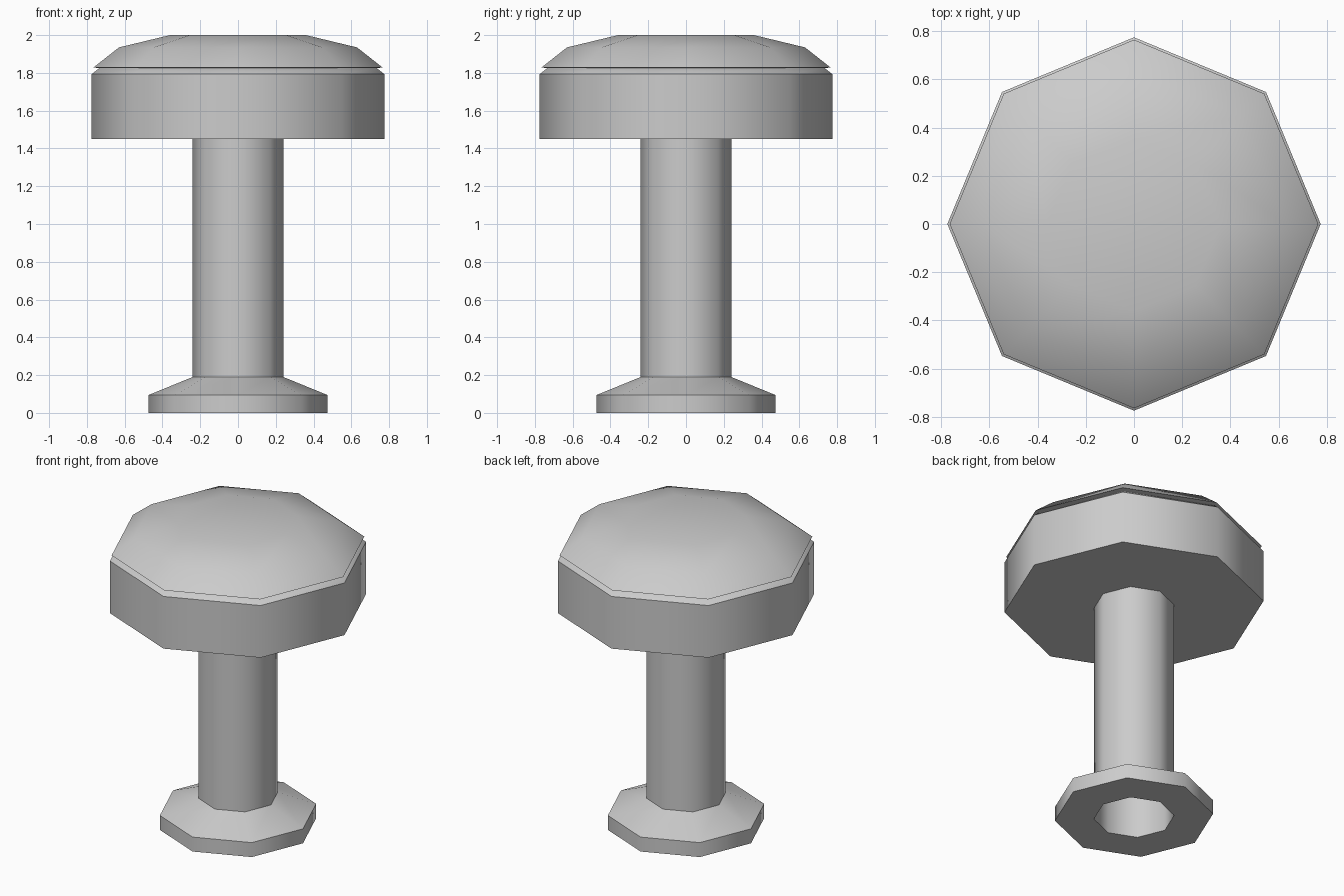
import bpy, bmesh, math

if "Cube" in bpy.data.objects:
    bpy.data.objects.remove(bpy.data.objects["Cube"])

SIDES = 8


def lathe(name, profile, cap_start=False, cap_end=False, closed=False):
    """Revolve an (r, z) profile into an eight-sided part."""
    bm = bmesh.new()
    rings = []
    for r, z in profile:
        rings.append([bm.verts.new((r * math.cos(i * math.tau / SIDES),
                                    r * math.sin(i * math.tau / SIDES), z))
                      for i in range(SIDES)])
    pairs = list(zip(rings, rings[1:]))
    if closed:
        pairs.append((rings[-1], rings[0]))
    for a, b in pairs:
        for i in range(SIDES):
            j = (i + 1) % SIDES
            bm.faces.new((a[i], a[j], b[j], b[i]))
    if cap_start:
        bm.faces.new(rings[0][::-1])
    if cap_end:
        bm.faces.new(rings[-1])
    mesh = bpy.data.meshes.new(name)
    bm.to_mesh(mesh)
    bm.free()
    ob = bpy.data.objects.new(name, mesh)
    bpy.context.collection.objects.link(ob)
    bpy.ops.object.select_all(action='DESELECT')
    ob.select_set(True)
    bpy.context.view_layer.objects.active = ob
    bpy.ops.object.shade_smooth_by_angle(angle=math.radians(46))
    return ob


# Ring foot with a sloped top and a hole through the middle
lathe("foot", [(0.24, 0), (0.473, 0), (0.473, 0.095), (0.24, 0.19)], closed=True)

# Hollow post, open at both ends
lathe("post", [(0.24, 0.19), (0.24, 1.45)])

# Seat body with a chamfered upper rim
lathe("seat", [(0.775, 1.45), (0.775, 1.793), (0.735, 1.825)],
      cap_start=True, cap_end=True)

# Domed cushion that slightly overhangs the chamfer
lathe("cushion", [(0.735, 1.825), (0.765, 1.829), (0.63, 1.935), (0.36, 2.0)],
      cap_start=True, cap_end=True)
